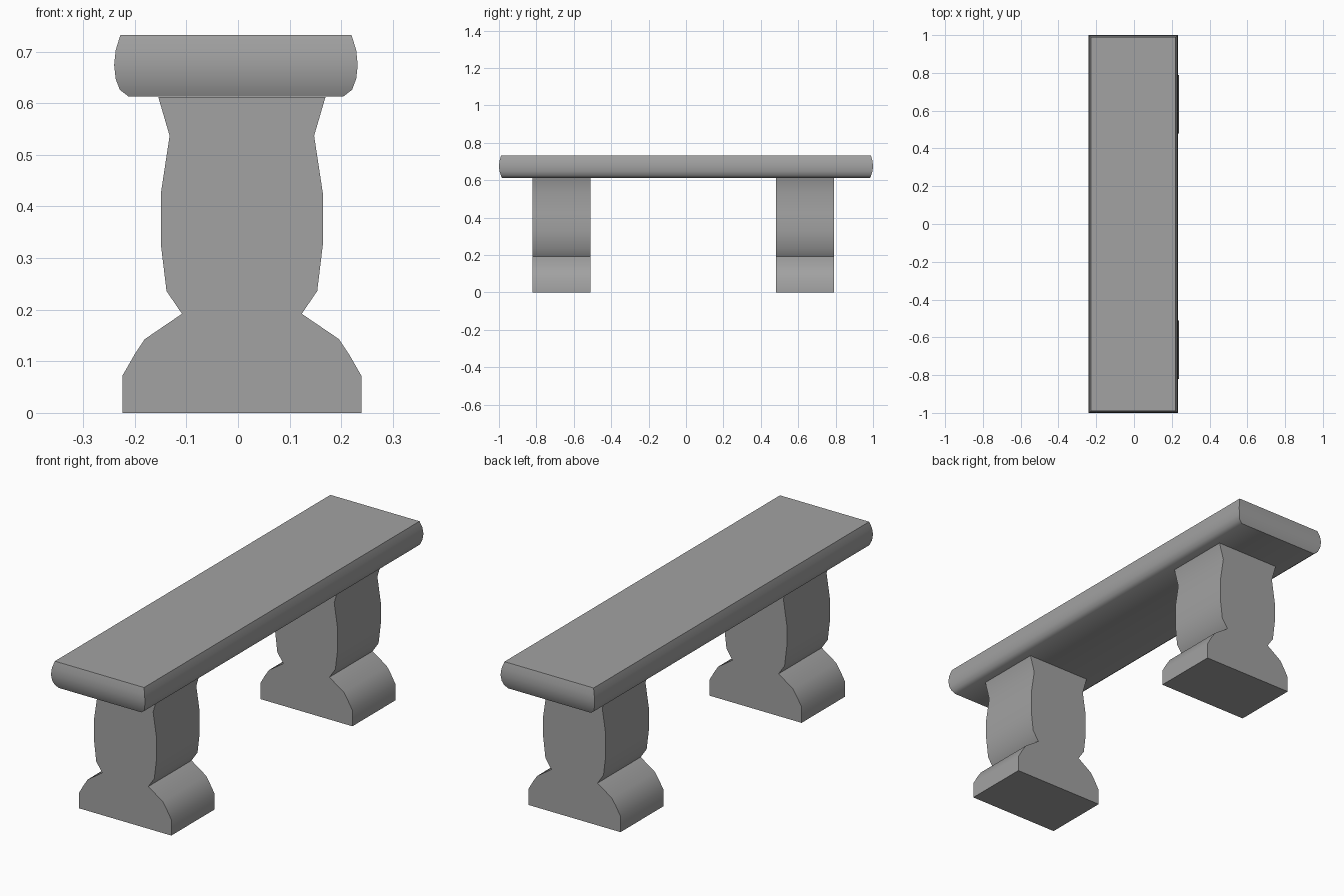
import bpy, bmesh, math

if "Cube" in bpy.data.objects:
    bpy.data.objects.remove(bpy.data.objects["Cube"])

stone = bpy.data.materials.new("stone")
stone.diffuse_color = (0.36, 0.36, 0.36, 1)
stone.use_nodes = True
stone.node_tree.nodes["Principled BSDF"].inputs["Base Color"].default_value = stone.diffuse_color


def finish(name, bm, angle):
    bmesh.ops.recalc_face_normals(bm, faces=bm.faces)
    mesh = bpy.data.meshes.new(name)
    bm.to_mesh(mesh)
    bm.free()
    mesh.materials.append(stone)
    obj = bpy.data.objects.new(name, mesh)
    bpy.context.collection.objects.link(obj)
    bpy.ops.object.select_all(action='DESELECT')
    obj.select_set(True)
    bpy.context.view_layer.objects.active = obj
    bpy.ops.object.shade_smooth_by_angle(angle=math.radians(angle))
    return obj


# Seat slab: stacked rectangles (z, x inset, y inset) give the bullnose edge
def make_seat():
    rows = [(0.613, 0.028, 0.016), (0.626, 0.011, 0.010), (0.647, 0.003, 0.003),
            (0.674, 0.0, 0.0), (0.703, 0.003, 0.003), (0.732, 0.012, 0.011)]
    bm = bmesh.new()
    rings = []
    for z, ix, iy in rows:
        hx, hy = 0.236 - ix, 1.0 - iy
        rings.append([bm.verts.new((sx * hx - 0.004, sy * hy, z))
                      for sx, sy in ((-1, -1), (1, -1), (1, 1), (-1, 1))])
    for a, b in zip(rings, rings[1:]):
        for i in range(4):
            j = (i + 1) % 4
            bm.faces.new((a[i], a[j], b[j], b[i]))
    bm.faces.new(rings[0])
    bm.faces.new(rings[-1])
    finish("seat", bm, 40)


# Leg: mirrored baluster outline extruded along y
def make_leg(name, y0, y1):
    half = [(0.2315, 0), (0.2315, 0.072), (0.208, 0.113), (0.188, 0.143),
            (0.116, 0.192), (0.146, 0.236), (0.157, 0.327), (0.157, 0.425),
            (0.14, 0.537), (0.162, 0.612)]
    outline = half + [(-x, z) for x, z in reversed(half)]
    bm = bmesh.new()
    face = bm.faces.new([bm.verts.new((x + 0.0075, y0, z)) for x, z in outline])
    ext = bmesh.ops.extrude_face_region(bm, geom=[face], use_keep_orig=True)
    verts = [v for v in ext["geom"] if isinstance(v, bmesh.types.BMVert)]
    bmesh.ops.translate(bm, verts=verts, vec=(0, y1 - y0, 0))
    finish(name, bm, 35)


make_seat()
make_leg("front_leg", -0.82, -0.51)
make_leg("back_leg", 0.48, 0.79)
